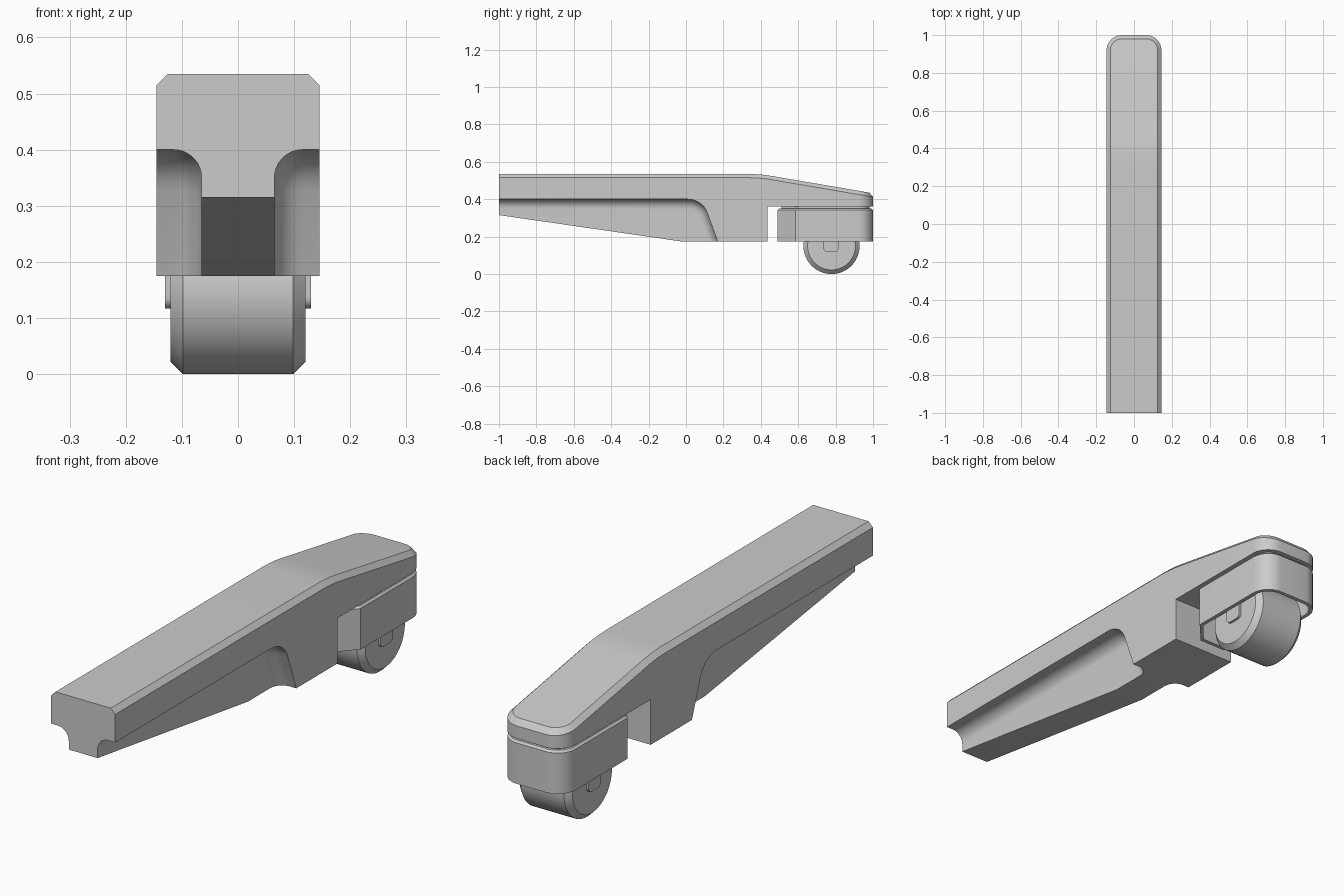
import bpy, bmesh, math

if "Cube" in bpy.data.objects:
    bpy.data.objects.remove(bpy.data.objects["Cube"])

grey = bpy.data.materials.new("light grey")
grey.diffuse_color = (0.6, 0.6, 0.6, 1)
grey.use_nodes = True
grey.node_tree.nodes["Principled BSDF"].inputs["Base Color"].default_value = grey.diffuse_color


def finish(name, bm, helper=False):
    bmesh.ops.recalc_face_normals(bm, faces=bm.faces)
    me = bpy.data.meshes.new(name)
    bm.to_mesh(me)
    bm.free()
    me.materials.append(grey)
    ob = bpy.data.objects.new(name, me)
    bpy.context.collection.objects.link(ob)
    if helper:
        ob.hide_render = True
        ob.hide_viewport = True
    return ob


def smooth(ob, angle=30):
    bpy.ops.object.select_all(action='DESELECT')
    bpy.context.view_layer.objects.active = ob
    ob.select_set(True)
    bpy.ops.object.shade_smooth_by_angle(angle=math.radians(angle))


def bridge(bm, a, b):
    n = len(a)
    for i in range(n):
        j = (i + 1) % n
        bm.faces.new((a[i], a[j], b[j], b[i]))


def loft(bm, rings, cap_start=True, cap_end=True):
    vs = [[bm.verts.new(p) for p in r] for r in rings]
    for a, b in zip(vs, vs[1:]):
        bridge(bm, a, b)
    if cap_start:
        bm.faces.new(vs[0])
    if cap_end:
        bm.faces.new(vs[-1])


def mirrored(half):
    return half + [(-x, y) for x, y in reversed(half)]


# ---- arm: rounded plan outline, sloping top and bottom, chamfered rim
def interp(pts, y):
    for (y0, z0), (y1, z1) in zip(pts, pts[1:]):
        if y <= y1:
            break
    return z0 + (z1 - z0) * (y - y0) / (y1 - y0)


TOP = [(-1, .535), (.34, .535), (.38, .5335), (.42, .530), (.46, .524), (.97, .437)]
BOTTOM = [(-1, .315), (-.03, .175), (1, .175)]
ARC = [math.radians(a) for a in range(0, 91, 10)]


def arm_plan(d):
    half = [(.145 - d, y) for y in (-1, -.03, .34, .38, .42, .46)]
    half += [(.065 + (.08 - d) * math.cos(a), .92 + (.08 - d) * math.sin(a)) for a in ARC]
    return mirrored(half)


bm = bmesh.new()
outer, inner = arm_plan(0), arm_plan(.02)
rings = [[(x, y, interp(BOTTOM, y)) for x, y in outer],
         [(x, y, interp(TOP, y) - .02) for x, y in outer],
         [(x, y, interp(TOP, y)) for x, y in inner]]
vs = [[bm.verts.new(p) for p in r] for r in rings]
n = len(outer)
for a, b in zip(vs, vs[1:]):
    for i in range(n - 1):
        bm.faces.new((a[i], a[i + 1], b[i + 1], b[i]))
for r in (vs[0], vs[2]):
    for i in range(n // 2 - 1):
        bm.faces.new((r[i], r[i + 1], r[n - 2 - i], r[n - 1 - i]))
bm.faces.new([r[0] for r in vs] + [r[-1] for r in reversed(vs)])
arm = finish("arm", bm)

# ---- cutters: filleted side recesses and the space for the wheel housing
bm = bmesh.new()
for side in (1, -1):
    rings = []
    steps = [math.radians(a) for a in range(0, 91, 10)]
    for x, d in [(.065 + .05 * (1 - math.cos(t)), .05 * (1 - math.sin(t))) for t in steps] + [(.3, 0)]:
        r = .11 - d
        path = [(-1.2, .05), (-1.2, .4 - d)]
        path += [(.01 + r * math.sin(a), .29 + r * math.cos(a))
                 for a in [math.radians(k) for k in range(0, 71, 10)]]
        ye, ze = path[-1]
        path.append((ye + (ze - .05) * math.tan(math.radians(20)), .05))
        rings.append([(side * x, y, z) for y, z in path])
    loft(bm, rings)
recess = finish("recess_cutter", bm, True)

bm = bmesh.new()
loft(bm, [[(x, y, z) for x, y in ((-.3, .435), (.3, .435), (.3, 1.2), (-.3, 1.2))] for z in (.05, .36)])
pocket = finish("housing_space_cutter", bm, True)

for cutter in (recess, pocket):
    m = arm.modifiers.new("cut", 'BOOLEAN')
    m.operation = 'DIFFERENCE'
    m.solver = 'EXACT'
    m.object = cutter
    bpy.context.view_layer.objects.active = arm
    arm.select_set(True)
    bpy.ops.object.modifier_apply(modifier=m.name)
smooth(arm, 25)


# ---- wheel housing: hollow shell with tapered front and rounded back
def shell_plan(d, z):
    half = [(.06, .49 + d), (.145 - d, .585 + d * .4)]
    half += [(.065 + (.08 - d) * math.cos(a), .92 + (.08 - d) * math.sin(a)) for a in ARC]
    return [(x, y, z) for x, y in mirrored(half)]


bm = bmesh.new()
loft(bm, [shell_plan(.016, .32), shell_plan(.016, .175), shell_plan(0, .175),
          shell_plan(0, .342), shell_plan(.008, .35)])
smooth(finish("wheel_housing", bm))

bm = bmesh.new()
loft(bm, [shell_plan(.02, .34), shell_plan(.02, .37)])
smooth(finish("housing_neck", bm))

# ---- wheel with chamfered rims
bm = bmesh.new()
loft(bm, [[(x, .778 + r * math.cos(k * math.pi / 32), .15 + r * math.sin(k * math.pi / 32))
           for k in range(64)]
          for x, r in ((-.12, .128), (-.098, .15), (.098, .15), (.12, .128))])
smooth(finish("wheel", bm))

# ---- axle block with rounded corners
bm = bmesh.new()
pts = []
for cy, cz, a0 in ((.795, .22, 0), (.755, .22, 90), (.755, .137, 180), (.795, .137, 270)):
    for k in range(0, 91, 15):
        a = math.radians(a0 + k)
        pts.append((cy + .02 * math.cos(a), cz + .02 * math.sin(a)))
loft(bm, [[(x, y, z) for y, z in pts] for x in (-.13, .13)])
smooth(finish("axle_block", bm))
